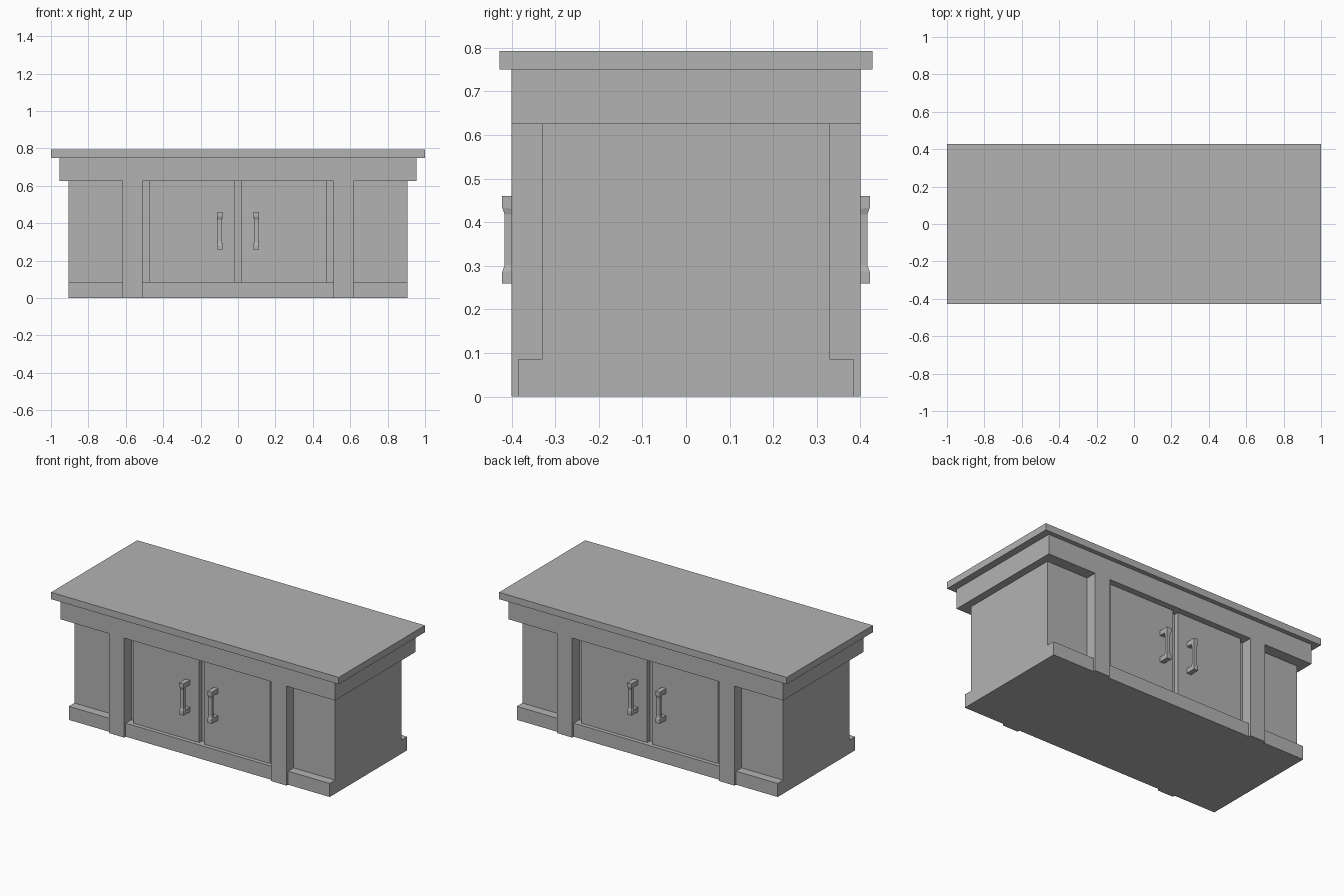
import bpy, bmesh
from mathutils import Matrix

cube = bpy.data.objects.get("Cube")
if cube:
    bpy.data.objects.remove(cube, do_unlink=True)

GREY = (0.45, 0.45, 0.45, 1)
mat = bpy.data.materials.new("plain_grey")
mat.use_nodes = True
mat.diffuse_color = GREY
mat.node_tree.nodes["Principled BSDF"].inputs["Base Color"].default_value = GREY


def add_object(name, bm):
    bmesh.ops.recalc_face_normals(bm, faces=bm.faces)
    mesh = bpy.data.meshes.new(name)
    bm.to_mesh(mesh)
    bm.free()
    mesh.materials.append(mat)
    obj = bpy.data.objects.new(name, mesh)
    bpy.context.collection.objects.link(obj)
    return obj


def box(name, x, y, z):
    """Box between the given (low, high) limits on each axis."""
    bm = bmesh.new()
    bmesh.ops.create_cube(bm, size=1)
    for v in bm.verts:
        v.co = [lim[0] if c < 0 else lim[1] for c, lim in zip(v.co, (x, y, z))]
    return add_object(name, bm)


def handle(name, x, side):
    """Bracket handle: C-shaped side outline with a slimmer grip."""
    # (depth, height from centre, half width) for the upper half
    half = [(0.416, 0.058, 0.011), (0.422, 0.075, 0.015), (0.422, 0.1, 0.015),
            (0.36, 0.1, 0.015), (0.36, 0.07, 0.015), (0.397, 0.07, 0.015),
            (0.397, 0.058, 0.011)]
    outline = half + [(d, -h, w) for d, h, w in reversed(half)]
    bm = bmesh.new()
    rings = [[bm.verts.new((x + s * w, side * d, 0.36 + h)) for d, h, w in outline]
             for s in (-1, 1)]
    n, m = len(outline), len(half)
    for i in range(n):
        j = (i + 1) % n
        bm.faces.new((rings[0][i], rings[0][j], rings[1][j], rings[1][i]))
    # End caps: upper foot, lower foot and grip
    for ring in rings:
        bm.faces.new([ring[i] for i in (0, 1, 5, 6)])
        bm.faces.new([ring[i] for i in (1, 2, 3, 4, 5)])
        bm.faces.new([ring[n - 1 - i] for i in (0, 1, 5, 6)])
        bm.faces.new([ring[n - 1 - i] for i in (1, 2, 3, 4, 5)])
        bm.faces.new([ring[i] for i in (0, m - 1, m, n - 1)])
    return add_object(name, bm)


# Main body: plinth, carcass, frieze and worktop
box("plinth", (-0.907, 0.907), (-0.385, 0.385), (0, 0.085))
box("carcass", (-0.907, 0.907), (-0.33, 0.33), (0.085, 0.625))
box("frieze", (-0.955, 0.955), (-0.4, 0.4), (0.625, 0.75))
box("worktop", (-1, 1), (-0.428, 0.428), (0.75, 0.793))

# Pillars, doors and handles on both long sides
for face, side in (("front", -1), ("back", 1)):
    for hand, s in (("right", -1), ("left", 1)):
        tag = f"{face}_{hand}"
        box(f"{tag}_pillar", sorted((s * 0.511, s * 0.618)),
            sorted((side * 0.33, side * 0.4)), (0, 0.625))
        box(f"{tag}_door", sorted((s * 0.018, s * 0.473)),
            sorted((side * 0.33, side * 0.36)), (0.085, 0.625))
        handle(f"{tag}_handle", s * 0.098, side)
